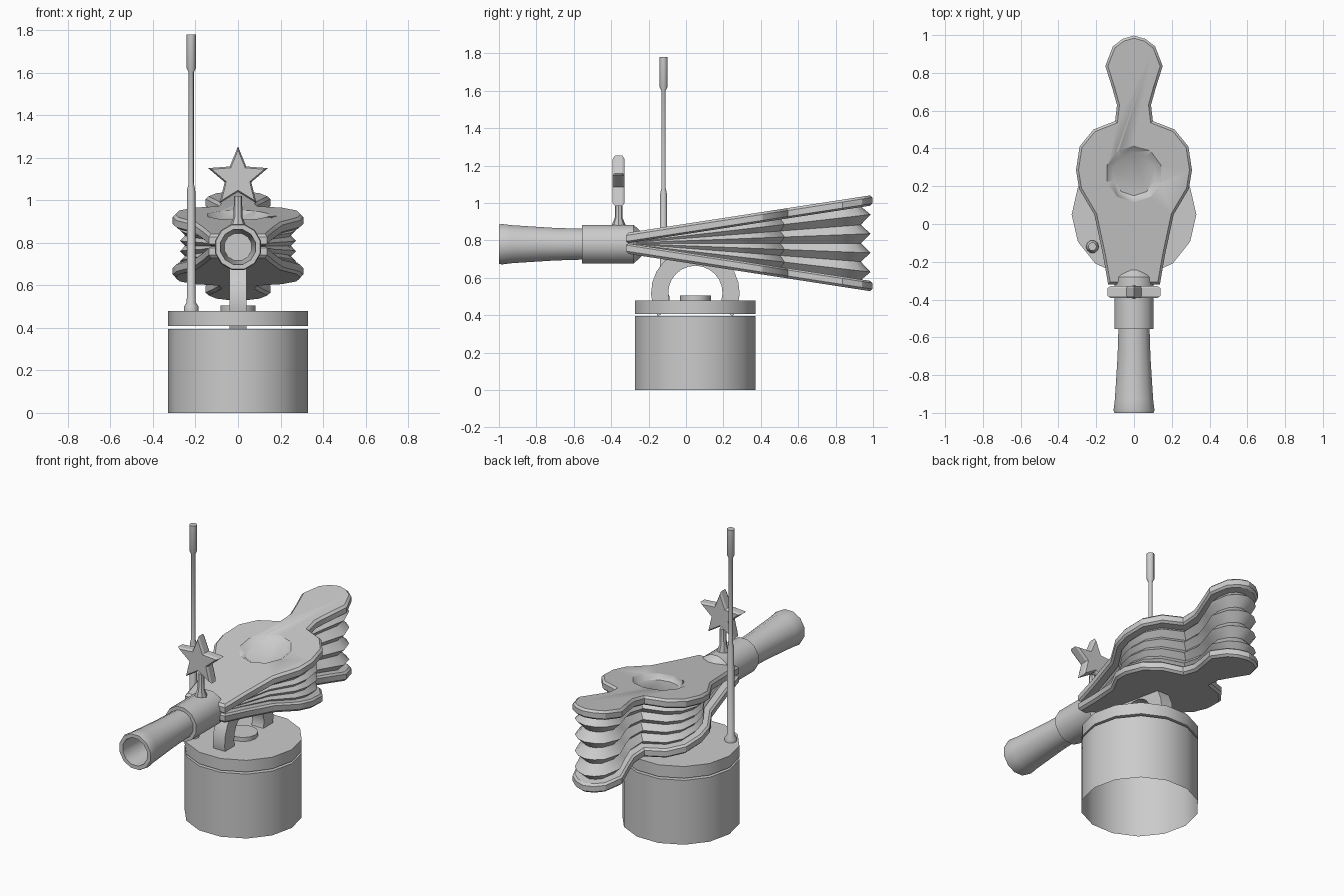
import bpy, bmesh, math
from mathutils import Vector

if "Cube" in bpy.data.objects:
    bpy.data.objects.remove(bpy.data.objects["Cube"])

TAU = 2 * math.pi
MID = 0.785          # mirror height of the two bellows boards


def loft(name, rings, cap_start=True, cap_end=True, angle=40):
    """Skin a list of equal-length closed rings."""
    bm = bmesh.new()
    vs = [[bm.verts.new(p) for p in r] for r in rings]
    n = len(rings[0])
    for a, b in zip(vs, vs[1:]):
        for i in range(n):
            j = (i + 1) % n
            bm.faces.new((a[i], a[j], b[j], b[i]))
    if cap_start:
        bm.faces.new(vs[0][::-1])
    if cap_end:
        bm.faces.new(vs[-1])
    bmesh.ops.recalc_face_normals(bm, faces=bm.faces)
    me = bpy.data.meshes.new(name)
    bm.to_mesh(me)
    bm.free()
    ob = bpy.data.objects.new(name, me)
    bpy.context.collection.objects.link(ob)
    bpy.ops.object.select_all(action='DESELECT')
    ob.select_set(True)
    bpy.context.view_layer.objects.active = ob
    if angle:
        bpy.ops.object.shade_smooth_by_angle(angle=math.radians(angle))
    return ob


def lathe(name, profile, sides, cx=0, c2=0, axis='Z', phase=0, **kw):
    """Revolve (radius, position) pairs around z at (cx, c2) or around y at (cx, z=c2)."""
    rings = []
    for r, t in profile:
        ring = []
        for k in range(sides):
            a = TAU * k / sides + phase
            u, v = cx + r * math.cos(a), c2 + r * math.sin(a)
            ring.append((u, v, t) if axis == 'Z' else (u, t, v))
        rings.append(ring)
    return loft(name, rings, **kw)


def inset(pts, dist):
    """Offset a counter-clockwise outline inward by dist(y)."""
    out = []
    for i, p in enumerate(pts):
        p = Vector(p)
        d1 = (p - Vector(pts[i - 1])).normalized()
        d2 = (Vector(pts[(i + 1) % len(pts)]) - p).normalized()
        n1, n2 = Vector((-d1.y, d1.x)), Vector((-d2.y, d2.x))
        m = (n1 + n2).normalized()
        out.append(p + m * dist(p.y) / max(m.dot(n1), 0.6))
    return out


# Base: hollow drum, lid and pivot button
lathe("base_drum", [(.33, 0), (.33, .395)], 14, 0, .05, cap_start=False)
lathe("base_lid", [(.33, .408), (.33, .48)], 14, 0, .05)
lathe("pivot_button", [(.083, .475), (.083, .505)], 12, 0, .05)

# Arched support bracket
arch = []
for k in range(17):
    a = math.radians(-32 + 244 * k / 16)
    arch.append([(x, .05 + r * math.cos(a), .52 + r * math.sin(a))
                 for x, r in ((-.04, .145), (.04, .145), (.04, .237), (-.04, .237))])
loft("support_arch", arch)

# Antenna rod
lathe("antenna", [(.034, .475), (.034, .5), (.021, .52), (.019, 1.05), (.012, 1.08),
                  (.012, 1.6), (.022, 1.62), (.022, 1.78)], 10, -.22, -.12)

# Nozzle: sleeve and flared hollow barrel
lathe("nozzle_sleeve", [(.065, -.235), (.107, -.28), (.107, -.555)], 12, 0, .78,
      'Y', TAU / 24)
lathe("nozzle_barrel", [(.085, -.54), (.09, -.7), (.105, -.93), (.112, -.985), (.108, -1),
                        (.085, -1), (.066, -.6)], 12, 0, .78, 'Y', TAU / 24)

# Star sight on a post
lathe("sight_post", [(.036, .87), (.036, .885), (.021, .92), (.019, 1.02)], 8, 0, -.36)


def star(scale, y):
    return [(scale * r * math.sin(TAU * k / 10), y, 1.105 + scale * r * math.cos(TAU * k / 10))
            for k in range(10) for r in [(.148, .066)[k % 2]]]


loft("star_sight", [star(.88, -.392), star(1, -.38), star(1, -.34), star(.88, -.328)], angle=0)

# Bellows board outline
half = [(.137, -.32), (.165, -.16), (.21, .05), (.29, .185), (.307, .285), (.288, .41),
        (.215, .50), (.10, .545), (.09, .63), (.115, .72), (.152, .836), (.112, .94), (.06, .98)]
outline = half + [(0, .997)] + [(-x, y) for x, y in reversed(half)]


def board_z(y, h):
    """Height on the sloping upper board, h = distance above its underside."""
    return MID + .154 * (y + .32) + h


def board_ring(d, h, sign):
    return [(p.x, p.y, MID + sign * (board_z(p.y, h) - MID))
            for p in inset(outline, lambda y: d)]


boards = []
for name, sign in (("upper_board", 1), ("lower_board", -1)):
    boards.append(loft(name, [board_ring(d, h, sign) for d, h in
                              ((.012, 0), (0, .01), (0, .042), (.013, .055))], angle=30))

# Shallow dish cut into the upper board
dish = []
for r, h in ((.115, .027), (.15, .055), (.16, .075)):
    dish.append([(r * math.sin(TAU * k / 10), .265 - r * math.cos(TAU * k / 10),
                  board_z(.265 - r * math.cos(TAU * k / 10), h)) for k in range(10)])
cutter = loft("dish_cutter", dish)
cutter.hide_render = True
cutter.hide_set(True)
mod = boards[0].modifiers.new("dish", 'BOOLEAN')
mod.object = cutter
mod.operation = 'DIFFERENCE'
mod.solver = 'EXACT'
bpy.context.view_layer.objects.active = boards[0]
bpy.ops.object.modifier_apply(modifier=mod.name)
bpy.data.objects.remove(cutter)

# Pleated bellows fanning out between the boards
pleats = []
for i in range(9):
    def depth(y, fold=i % 2):
        t = min(max((y + .32) / 1.3, 0), 1)
        return .055 - .045 * t + (0 if fold else .05 * t)
    pleats.append([(p.x, p.y, MID + (board_z(p.y, .004) - MID) * (i / 4 - 1))
                   for p in inset(outline, depth)])
loft("bellows_pleats", pleats)
